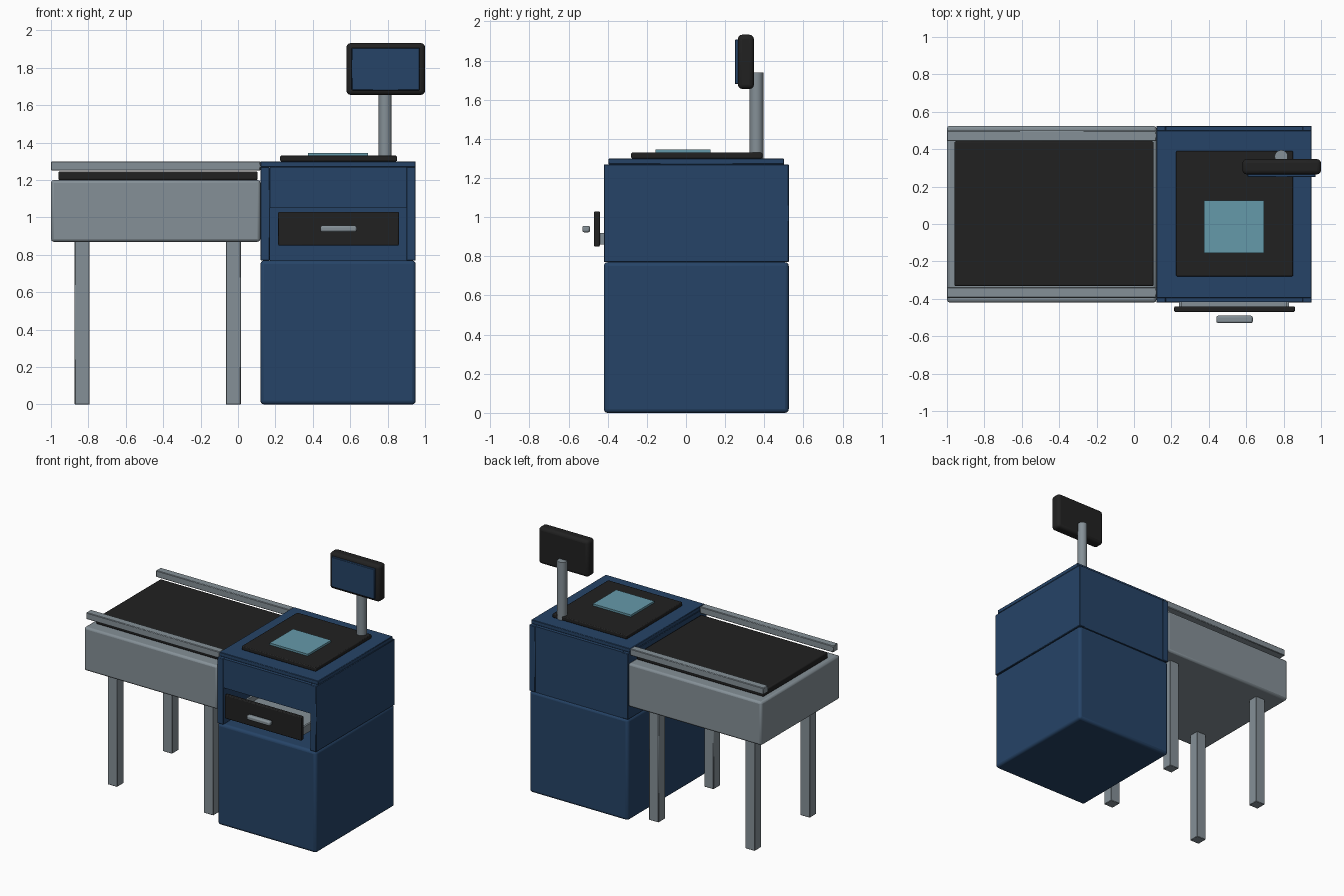
import bpy, bmesh

if "Cube" in bpy.data.objects:
    bpy.data.objects.remove(bpy.data.objects["Cube"])


def material(name, rgb):
    m = bpy.data.materials.new(name)
    m.diffuse_color = (*rgb, 1.0)
    m.use_nodes = True
    m.node_tree.nodes["Principled BSDF"].inputs["Base Color"].default_value = m.diffuse_color
    return m


BLUE = material("navy_blue", (0.019, 0.057, 0.135))
GREY = material("steel_grey", (0.235, 0.28, 0.31))
BLACK = material("matte_black", (0.0155, 0.0155, 0.0155))
TEAL = material("scanner_glass", (0.13, 0.32, 0.40))


def finish(ob, mat, bevel=0.0, segments=2):
    ob.data.materials.append(mat)
    if bevel:
        mod = ob.modifiers.new("rounded_edges", "BEVEL")
        mod.width = bevel
        mod.segments = segments
        bpy.ops.object.select_all(action="DESELECT")
        ob.select_set(True)
        bpy.context.view_layer.objects.active = ob
        bpy.ops.object.shade_smooth_by_angle()
    return ob


def box(name, x, y, z, mat, bevel=0.0, segments=2):
    """Box between (min, max) limits on each axis."""
    me = bpy.data.meshes.new(name)
    bm = bmesh.new()
    bmesh.ops.create_cube(bm, size=1.0)
    for v in bm.verts:
        v.co = [lim[0] if c < 0 else lim[1] for c, lim in zip(v.co, (x, y, z))]
    bm.to_mesh(me)
    bm.free()
    ob = bpy.data.objects.new(name, me)
    bpy.context.collection.objects.link(ob)
    return finish(ob, mat, bevel, segments)


MID = 0.0525            # depth centre of the counter
Y0, Y1 = -0.42, 0.525   # counter front and back

# Lower cabinet
box("lower_cabinet", (0.12, 0.95), (Y0, Y1), (0, 0.77), BLUE, 0.02, 3)

# Drawer housing built from panels, open at the front below the fascia
for side, x in (("left", (0.12, 0.17)), ("right", (0.90, 0.95))):
    box(f"housing_{side}_panel", x, (Y0, Y1), (0.77, 1.27), BLUE, 0.003, 1)
box("housing_back_panel", (0.17, 0.90), (0.47, 0.522), (0.77, 1.27), BLUE)
box("housing_front_fascia", (0.17, 0.90), (Y0 + 0.003, -0.37), (1.05, 1.27), BLUE)
box("housing_top", (0.12, 0.95), (-0.395, 0.50), (1.27, 1.30), BLUE, 0.003, 1)

# Cash drawer: front plate, open tray and handle
box("drawer_front", (0.215, 0.86), (-0.47, -0.44), (0.85, 1.03), BLACK, 0.006)
box("drawer_floor", (0.24, 0.83), (-0.44, 0.20), (0.86, 0.88), GREY)
for side, x in (("left", (0.24, 0.255)), ("right", (0.815, 0.83))):
    box(f"drawer_{side}_wall", x, (-0.44, 0.20), (0.88, 0.92), GREY)
box("drawer_back_wall", (0.255, 0.815), (0.185, 0.20), (0.88, 0.92), GREY)
box("drawer_handle", (0.44, 0.635), (-0.53, -0.49), (0.922, 0.956), GREY, 0.01)

# Scanner plate and glass
box("scanner_plate", (0.225, 0.85), (-0.28, 0.39), (1.30, 1.33), BLACK, 0.006)
box("scanner_glass", (0.375, 0.695), (-0.155, 0.125), (1.33, 1.345), TEAL)

# Display on its pole
bpy.ops.mesh.primitive_cylinder_add(vertices=32, radius=0.035, depth=0.44,
                                    location=(0.787, 0.36, 1.52))
pole = bpy.context.object
pole.name = "display_pole"
finish(pole, GREY)
bpy.ops.object.shade_smooth_by_angle()
box("display_housing", (0.58, 1.0), (0.265, 0.347), (1.655, 1.932), BLACK, 0.022, 3)
box("display_screen", (0.608, 0.97), (0.25, 0.275), (1.68, 1.907), BLUE, 0.003, 1)

# Conveyor bed, belt and rails
box("conveyor_bed", (-1.0, 0.12), (Y0, Y1), (0.87, 1.20), GREY, 0.015)
box("conveyor_belt", (-0.96, 0.105), (MID - 0.385, MID + 0.39), (1.20, 1.247), BLACK, 0.008)
for side, s in (("front", -1), ("back", 1)):
    y = sorted((MID + s * 0.39, MID + s * 0.447))
    box(f"{side}_rail", (-1.0, 0.12), y, (1.25, 1.30), GREY, 0.004, 1)

    # Conveyor legs
    for end, x in (("left", -0.833), ("right", -0.025)):
        yc = MID + s * 0.33
        box(f"{side}_{end}_leg", (x - 0.04, x + 0.04), (yc - 0.04, yc + 0.04),
            (0, 0.88), GREY, 0.003, 1)
